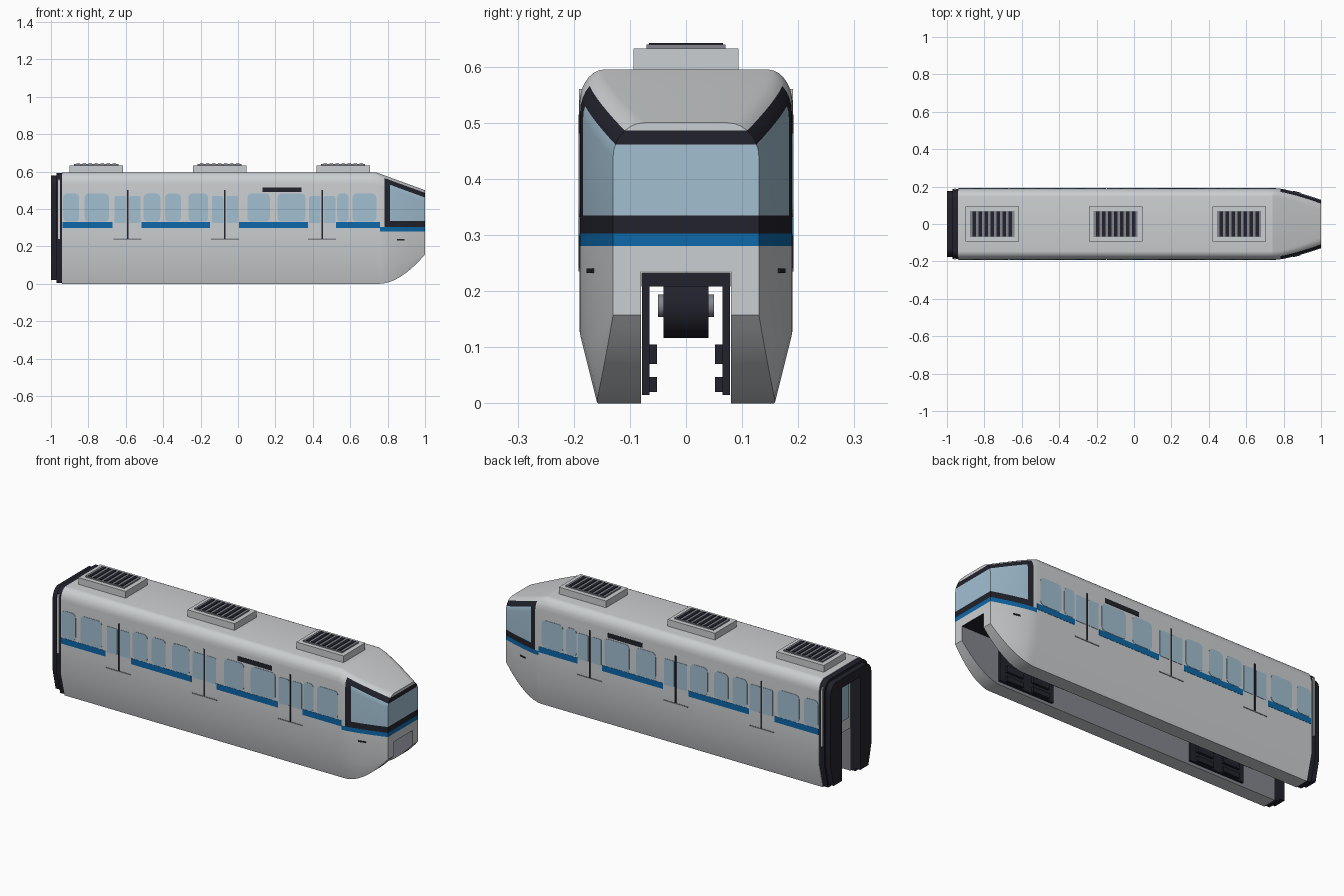
import bpy, bmesh, math
from mathutils import Matrix, Vector

if "Cube" in bpy.data.objects:
    bpy.data.objects.remove(bpy.data.objects["Cube"])


def material(name, rgb):
    m = bpy.data.materials.new(name)
    m.diffuse_color = (*rgb, 1)
    m.use_nodes = True
    m.node_tree.nodes["Principled BSDF"].inputs["Base Color"].default_value = m.diffuse_color
    return m


LIGHT = material("light grey paint", (0.60, 0.62, 0.635))
DARK = material("black rubber", (0.016, 0.016, 0.026))
GLASS = material("pale blue glass", (0.36, 0.52, 0.64))
BLUE = material("blue stripe", (0.004, 0.14, 0.40))
GREY = material("mid grey metal", (0.23, 0.24, 0.27))


def finish(name, bm, mats, angle=None):
    bmesh.ops.recalc_face_normals(bm, faces=bm.faces)
    mesh = bpy.data.meshes.new(name)
    bm.to_mesh(mesh)
    bm.free()
    ob = bpy.data.objects.new(name, mesh)
    bpy.context.collection.objects.link(ob)
    for m in mats:
        mesh.materials.append(m)
    if angle:
        bpy.ops.object.select_all(action='DESELECT')
        ob.select_set(True)
        bpy.context.view_layer.objects.active = ob
        bpy.ops.object.shade_smooth_by_angle(angle=math.radians(angle))
    return ob


def boxes(name, spans, mat):
    """One object from boxes given as (x0, x1, y0, y1, z0, z1)."""
    bm = bmesh.new()
    for x0, x1, y0, y1, z0, z1 in spans:
        mid = Vector((x0 + x1, y0 + y1, z0 + z1)) / 2
        size = Matrix.Diagonal((x1 - x0, y1 - y0, z1 - z0, 1))
        bmesh.ops.create_cube(bm, size=1, matrix=Matrix.Translation(mid) @ size)
    return finish(name, bm, [mat])


def both(spans):
    """Repeat boxes on the opposite side."""
    return spans + [(a, b, -d, -c, e, f) for a, b, c, d, e, f in spans]


def plates(name, rects, mat, r=0.0, depth=0.192):
    """Thin rounded plates (x0, x1, z0, z1) on both side walls."""
    bm = bmesh.new()
    for x0, x1, z0, z1 in rects:
        pts = [(x0, z0), (x1, z0), (x1, z1), (x0, z1)]
        if r:
            corners = [(x1 - r, z1 - r), (x0 + r, z1 - r), (x0 + r, z0 + r), (x1 - r, z0 + r)]
            pts = [(cx + r * math.cos(a), cz + r * math.sin(a))
                   for k, (cx, cz) in enumerate(corners)
                   for a in [math.pi / 2 * (k + i / 4) for i in range(5)]]
        for s in (-1, 1):
            f = bm.faces.new([bm.verts.new((x, s * 0.188, z)) for x, z in pts])
            new = bmesh.ops.extrude_face_region(bm, geom=[f])["geom"]
            for v in new:
                if isinstance(v, bmesh.types.BMVert):
                    v.co.y = s * depth
            # keep the hidden back face so each plate is closed
            if not f.is_valid:
                continue
    return finish(name, bm, [mat])


def section(w, top, bottom, foot, lower, channel, ry, rz):
    """Cross-section of the car straddling the beam."""
    half = [(0.08, channel), (0.08, bottom), (foot, bottom), (w, lower)]
    for i in range(8):
        a = math.pi / 2 * i / 7
        half.append((w - ry + ry * math.cos(a), top - rz + rz * math.sin(a)))
    return half + [(-y, z) for y, z in reversed(half)]


def loft(rings):
    bm = bmesh.new()
    loops = [[bm.verts.new((x, y, z)) for y, z in pts] for x, pts in rings]
    for a, b in zip(loops, loops[1:]):
        for i in range(len(a)):
            j = (i + 1) % len(a)
            bm.faces.new((a[i], a[j], b[j], b[i]))
    bm.faces.new(loops[0])
    bm.faces.new(loops[-1])
    return bm


# Body shell with tapering nose
def nose_width(x):
    return 0.19 - 0.06 * max(0, (x - 0.77) / 0.23) ** 1.3


def body_ring(x):
    t = max(0, (x - 0.76) / 0.24)
    w, b = nose_width(x), 0.157 * t ** 1.8
    top = 0.595 - 0.365 * max(0, x - 0.74)
    return x, section(w, top, b, w - 0.033 * (1 - t), b + 0.13 * (1 - t) + 0.002,
                      0.235, 0.045 + 0.012 * t, 0.062)


bm = loft([body_ring(x) for x in
           (-0.94, 0.74, 0.76, 0.782, 0.812, 0.84, 0.87, 0.9, 0.925, 0.95, 0.975, 1.0)])
SLOPE = 0.365
DARK_TOP, GLASS_TOP = 0.486 + SLOPE, 0.461 + SLOPE
cuts = [((0, 0, z), (0, 0, 1)) for z in (0.28, 0.303, 0.335)]
cuts += [((0, 0, z), (SLOPE, 0, 1)) for z in (DARK_TOP, GLASS_TOP)]
for co, no in cuts:
    bmesh.ops.bisect_plane(bm, geom=bm.verts[:] + bm.edges[:] + bm.faces[:],
                           plane_co=co, plane_no=Vector(no).normalized())
# Paint windscreen, its frame, the nose stripe and the beam channel
for f in bm.faces:
    c = f.calc_center_median()
    lean = c.z + SLOPE * c.x
    if abs(c.y) < 0.081 and c.z < 0.236 and c.x < 0.999 and c.x > -0.939:
        f.material_index = 1 if abs(c.y) < 0.07 else 4
    elif c.x > 0.812 and 0.335 < c.z and lean < GLASS_TOP:
        f.material_index = 2
    elif c.x > 0.782 and 0.303 < c.z and lean < DARK_TOP:
        f.material_index = 1
    elif c.x > 0.76 and 0.28 < c.z < 0.303:
        f.material_index = 3
finish("body_shell", bm, [LIGHT, DARK, GLASS, BLUE, GREY], 18)

# Rear gangway: seal frame and bellows, open in the middle
frame = section(0.186, 0.592, 0.005, 0.154, 0.13, 0.53, 0.045, 0.06)
finish("gangway_frame", loft([(-0.97, frame), (-0.939, frame)]), [DARK], 18)
bellows = section(0.176, 0.58, 0.02, 0.15, 0.13, 0.53, 0.045, 0.06)
finish("gangway_bellows", loft([(-1.0, bellows), (-0.969, bellows)]), [DARK], 18)
boxes("rear_door_window", [(-0.946, -0.938, -0.06, 0.06, 0.3, 0.515)], GLASS)
boxes("rear_grab_bars", both([(-0.962, -0.952, 0.18, 0.191, 0.24, 0.56)]), LIGHT)

# Side windows, doors, stripes and destination sign
plates("side_windows", [(a, b, 0.332, 0.482) for a, b in (
    (-0.935, -0.85), (-0.82, -0.69), (-0.505, -0.415), (-0.39, -0.305), (-0.265, -0.16),
    (0.05, 0.17), (0.21, 0.36), (0.53, 0.592), (0.612, 0.74))], GLASS, 0.022)
doors = (-0.59, -0.07, 0.45)
plates("door_windows", [(d + a, d + b, 0.325, 0.468) for d in doors
                        for a, b in ((-0.07, -0.008), (0.008, 0.07))], GLASS, 0.006)
plates("door_seams", [(d - 0.004, d + 0.004, 0.24, 0.5) for d in doors], DARK)
plates("door_sills", [(d - 0.075, d + 0.075, 0.235, 0.241) for d in doors], GREY)
plates("side_stripes", [(a, b, 0.298, 0.33) for a, b in (
    (-0.938, -0.67), (-0.515, -0.15), (0.005, 0.375), (0.525, 0.76))], BLUE, depth=0.1912)
plates("destination_sign", [(0.13, 0.34, 0.49, 0.515)], DARK)

# Small nose markers, aligned with the tapering side
for s, label in ((-1, "right"), (1, "left")):
    ob = boxes("nose_marker_" + label, [(-0.02, 0.02, -0.003, 0.003, -0.004, 0.004)], DARK)
    ob.location = (0.87, s * nose_width(0.87), 0.236)
    ob.rotation_euler.z = -s * math.atan((nose_width(0.85) - nose_width(0.89)) / 0.04)

# Roof air-conditioning units with slatted grilles
for n, cx in enumerate((-0.758, -0.098, 0.562), 1):
    boxes(f"roof_unit_{n}", [(cx - 0.143, cx + 0.143, -0.094, 0.094, 0.58, 0.632)], LIGHT)
    boxes(f"roof_grille_{n}", [(cx - 0.118, cx + 0.118, -0.07, 0.07, 0.63, 0.639)], GREY)
    boxes(f"roof_slats_{n}", [(cx + i * 0.032 - 0.009, cx + i * 0.032 + 0.009,
                               -0.066, 0.066, 0.635, 0.642) for i in range(-3, 4)], DARK)

# Bogies inside the channel
for cx, label in ((0.61, "front"), (-0.57, "rear")):
    x0, x1 = cx - 0.165, cx + 0.165
    boxes(label + "_bogie_frame", [(x0, x1, -0.079, 0.079, 0.208, 0.233)]
          + both([(x0, x1, 0.065, 0.078, 0.015, 0.21)]), DARK)
    boxes(label + "_guide_shoes", both([(cx + k - 0.05, cx + k + 0.05, 0.052, 0.066, z0, z1)
                                        for k in (-0.08, 0.08)
                                        for z0, z1 in ((0.02, 0.047), (0.07, 0.105))]), DARK)
    for part, r, length, mat in (("drive_wheels", 0.058, 0.08, DARK), ("axles", 0.02, 0.1, GREY)):
        bm = bmesh.new()
        for k in (-0.08, 0.08):
            bmesh.ops.create_cone(
                bm, cap_ends=True, segments=24, radius1=r, radius2=r, depth=length,
                matrix=Matrix.Translation((cx + k, 0, 0.174)) @ Matrix.Rotation(math.pi / 2, 4, 'X'))
        finish(f"{label}_{part}", bm, [mat], 30)
